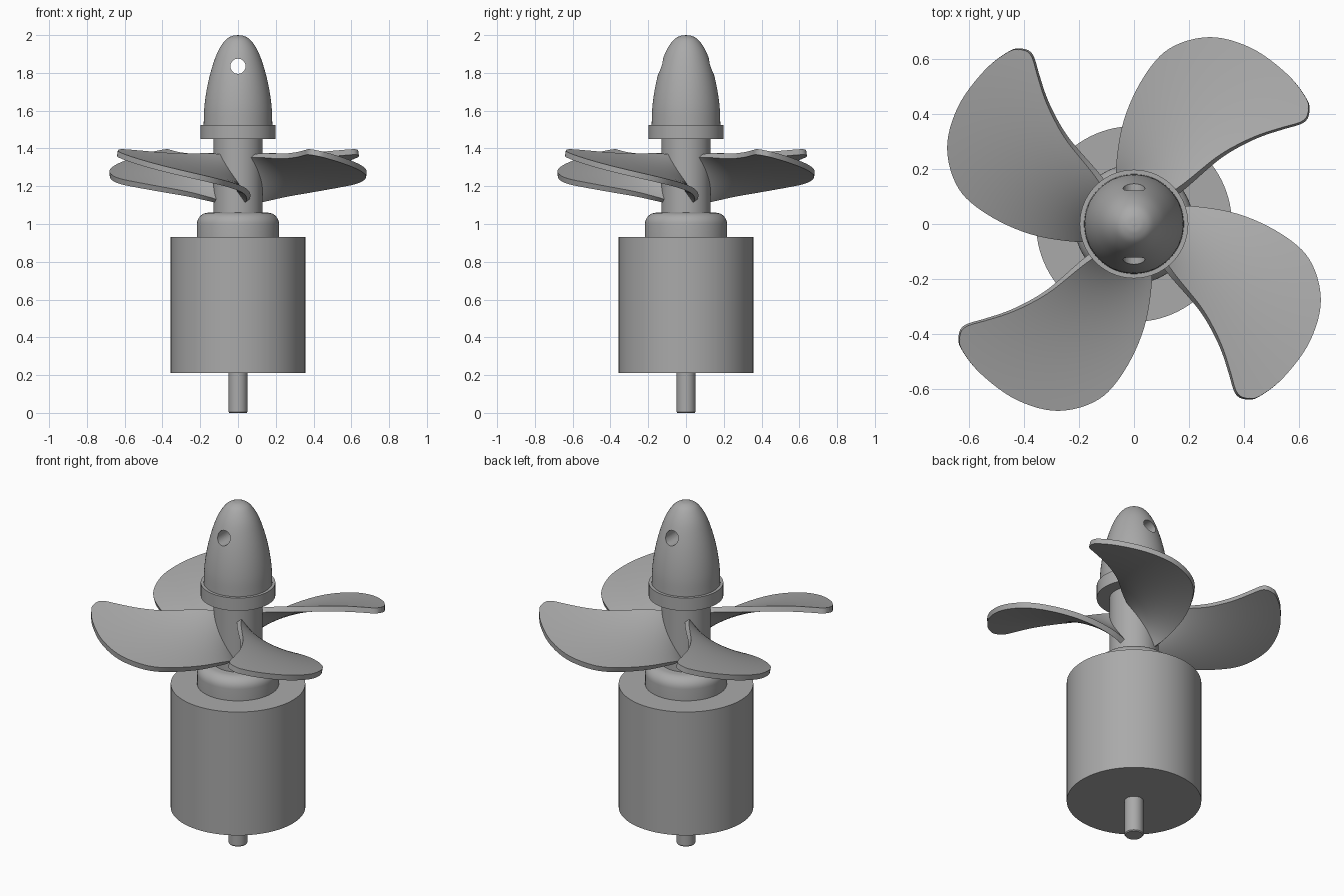
import bpy, bmesh, math
from mathutils import Vector

cube = bpy.data.objects.get("Cube")
if cube:
    bpy.data.objects.remove(cube, do_unlink=True)

# one plain grey for everything
grey = bpy.data.materials.new("plain grey")
grey.use_nodes = True
colour = (0.4, 0.4, 0.4, 1)
grey.diffuse_color = colour
grey.node_tree.nodes["Principled BSDF"].inputs["Base Color"].default_value = colour


def finish(name, bm, angle=35):
    bmesh.ops.recalc_face_normals(bm, faces=bm.faces)
    mesh = bpy.data.meshes.new(name)
    bm.to_mesh(mesh)
    bm.free()
    obj = bpy.data.objects.new(name, mesh)
    bpy.context.collection.objects.link(obj)
    mesh.materials.append(grey)
    activate(obj)
    bpy.ops.object.shade_smooth_by_angle(angle=math.radians(angle))
    return obj


def activate(obj):
    bpy.ops.object.select_all(action='DESELECT')
    obj.select_set(True)
    bpy.context.view_layer.objects.active = obj


def spline(points, steps):
    """Evenly parametrised smooth curve through the points."""
    p = [Vector(q) for q in points]
    p = [2 * p[0] - p[1]] + p + [2 * p[-1] - p[-2]]
    out = []
    for i in range(steps + 1):
        t = i / steps * (len(points) - 1)
        k = min(int(t), len(points) - 2)
        t -= k
        a, b, c, d = p[k:k + 4]
        out.append(0.5 * (2 * b + (c - a) * t + (2 * a - 5 * b + 4 * c - d) * t ** 2
                          + (3 * b - a - 3 * c + d) * t ** 3))
    return out


def lathe(name, profile, sides=96):
    """Turn a (radius, z) profile about the z axis; ends lie on the axis."""
    bm = bmesh.new()
    verts = [bm.verts.new((r, 0, z)) for r, z in profile]
    edges = [bm.edges.new(pair) for pair in zip(verts, verts[1:])]
    bmesh.ops.spin(bm, geom=verts + edges, cent=(0, 0, 0), axis=(0, 0, 1),
                   angle=math.tau, steps=sides, use_duplicate=False)
    bmesh.ops.remove_doubles(bm, verts=bm.verts, dist=0.0001)
    return finish(name, bm)


# shaft, motor body, rounded boss, hub and collar
lathe("drive_shaft", [(0, 0), (0.046, 0), (0.05, 0.005), (0.05, 0.25), (0, 0.25)], 48)
lathe("motor_body", [(0, 0.21), (0.357, 0.21), (0.357, 0.932), (0, 0.932)])
fillet = [(0.157 + 0.06 * math.cos(a), 1 + 0.06 * math.sin(a))
          for a in (math.pi / 2 * i / 8 for i in range(9))]
lathe("motor_boss", [(0, 0.92), (0.217, 0.92)] + fillet + [(0, 1.06)])
lathe("propeller_hub", [(0, 1.04), (0.13, 1.04), (0.13, 1.48), (0, 1.48)])
lathe("nose_collar", [(0, 1.45), (0.198, 1.45), (0.198, 1.525), (0, 1.525)])

# nose cone with a cross hole
nose_curve = spline([(0.182, 1.52), (0.178, 1.62), (0.164, 1.72), (0.14, 1.82),
                     (0.108, 1.91), (0.07, 1.97), (0.035, 1.994), (0, 2)], 42)
nose = lathe("nose_cone", [(0, 1.5), (0.182, 1.5)] + [tuple(p) for p in nose_curve])
bpy.ops.mesh.primitive_cylinder_add(vertices=48, radius=0.04, depth=1,
                                    location=(0, 0, 1.835), rotation=(math.pi / 2, 0, 0))
cutter = bpy.context.object
cutter.name = "hole_cutter"
cutter.hide_render = True
cutter.data.materials.append(grey)
cut = nose.modifiers.new("cross_hole", 'BOOLEAN')
cut.operation = 'DIFFERENCE'
cut.object = cutter
activate(nose)
bpy.ops.object.modifier_apply(modifier=cut.name)
bpy.data.objects.remove(cutter, do_unlink=True)
activate(nose)
bpy.ops.object.shade_smooth_by_angle(angle=math.radians(35))

# swept blade outline, both edges running from the hub to the tip
outer = spline([(-0.045, 0.09), (-0.056, 0.21), (-0.03, 0.38), (0.04, 0.535), (0.135, 0.64),
                (0.28, 0.68), (0.43, 0.64), (0.56, 0.545), (0.63, 0.455), (0.638, 0.41)], 54)
inner = spline([(0.075, 0.06), (0.18, 0.135), (0.3, 0.235), (0.38, 0.285), (0.46, 0.322),
                (0.54, 0.348), (0.605, 0.367), (0.63, 0.386), (0.638, 0.41)], 54)


def blade_point(p):
    """Lift a plan point onto the helical blade surface."""
    degrees = math.degrees(math.atan2(p.y, p.x))
    return (p.x, p.y, 1.265 + (67.6 - degrees) * 0.0032)


for n in range(4):
    bm = bmesh.new()
    across = 16
    rows = [[bm.verts.new(blade_point(a.lerp(b, j / across))) for j in range(across + 1)]
            for a, b in zip(outer, inner)]
    for r, s in zip(rows, rows[1:]):
        for j in range(across):
            bm.faces.new((r[j], r[j + 1], s[j + 1], s[j]))
    bmesh.ops.remove_doubles(bm, verts=bm.verts, dist=0.0001)
    blade = finish(f"blade_{n + 1}", bm, 40)
    thick = blade.modifiers.new("thickness", 'SOLIDIFY')
    thick.thickness = 0.03
    thick.offset = 0
    bpy.ops.object.modifier_apply(modifier=thick.name)
    bpy.ops.object.shade_smooth_by_angle(angle=math.radians(40))
    blade.rotation_euler.z = n * math.pi / 2
